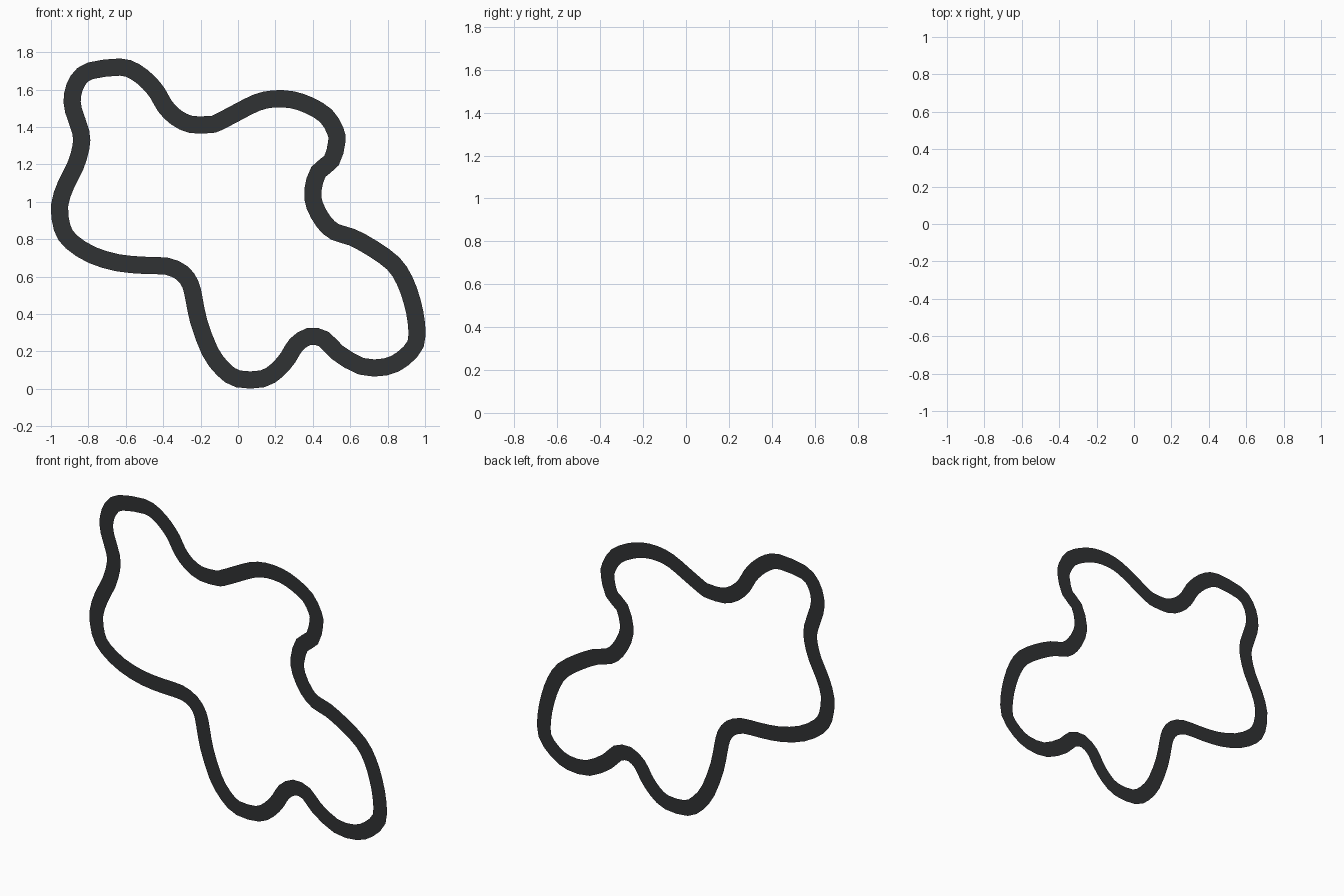
import bpy
from mathutils import Vector

if "Cube" in bpy.data.objects:
    bpy.data.objects.remove(bpy.data.objects["Cube"])

HALF = 0.046  # half the band width

# Centre line of the closed band, counter-clockwise in the front plane (x, z)
PATH = [
    (-.63, 1.72), (-.79, 1.70), (-.855, 1.65), (-.885, 1.57), (-.88, 1.49), (-.84, 1.37),
    (-.84, 1.29), (-.87, 1.19), (-.92, 1.09), (-.954, .98), (-.94, .86), (-.89, .785),
    (-.78, .715), (-.64, .673), (-.50, .66), (-.38, .655), (-.30, .62), (-.255, .56),
    (-.235, .48), (-.21, .36), (-.15, .20), (-.08, .105), (.00, .053), (.13, .053),
    (.21, .10), (.27, .17), (.31, .235), (.38, .28), (.46, .265), (.53, .195),
    (.66, .12), (.79, .117), (.88, .16), (.95, .24), (.954, .35), (.93, .47),
    (.89, .58), (.83, .67), (.72, .75), (.61, .81), (.52, .838), (.46, .89),
    (.41, .98), (.40, 1.06), (.43, 1.16), (.50, 1.22), (.528, 1.32), (.52, 1.38),
    (.47, 1.46), (.38, 1.515), (.29, 1.545), (.19, 1.55), (.10, 1.53), (.00, 1.48),
    (-.11, 1.423), (-.15, 1.413), (-.25, 1.413), (-.33, 1.45), (-.39, 1.51),
    (-.43, 1.58), (-.48, 1.64), (-.55, 1.695),
]


def smooth_loop(points, steps):
    """Catmull-Rom samples through a closed loop of points."""
    pts = [Vector(p) for p in points]
    n, out = len(pts), []
    for i in range(n):
        a, b, c, d = (pts[(i + k) % n] for k in (-1, 0, 1, 2))
        for s in range(steps):
            t = s / steps
            out.append(0.5 * (2 * b + (c - a) * t + (2 * a - 5 * b + 4 * c - d) * t ** 2
                              + (3 * b - a - 3 * c + d) * t ** 3))
    return out


# Flat band: an outer and an inner vertex at every sample, joined by quads
line = smooth_loop(PATH, 2)
n = len(line)
verts = []
for i, p in enumerate(line):
    tangent = (line[(i + 1) % n] - line[i - 1]).normalized()
    side = Vector((tangent.y, -tangent.x)) * HALF
    for q in (p + side, p - side):
        verts.append((q.x, 0, q.y))
faces = []
for i in range(n):
    j = (i + 1) % n
    faces.append((2 * i, 2 * j, 2 * j + 1, 2 * i + 1))

mesh = bpy.data.meshes.new("track_band")
mesh.from_pydata(verts, [], faces)
mesh.update()
band = bpy.data.objects.new("track_band", mesh)
bpy.context.collection.objects.link(band)

# Dark asphalt colour
mat = bpy.data.materials.new("asphalt")
mat.diffuse_color = (0.03, 0.032, 0.034, 1)
mat.use_nodes = True
mat.node_tree.nodes["Principled BSDF"].inputs["Base Color"].default_value = mat.diffuse_color
mesh.materials.append(mat)
